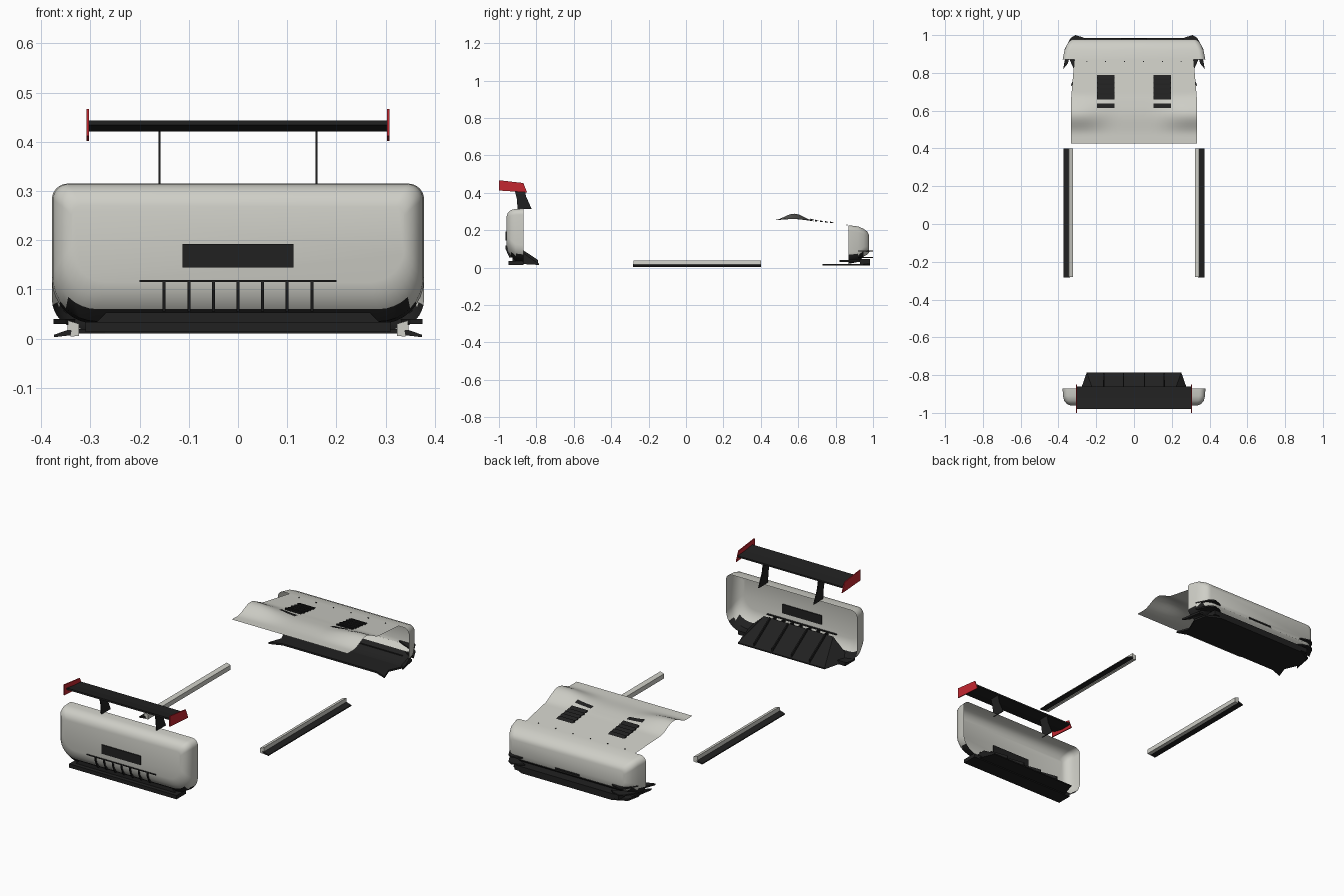
import bpy, bmesh, math
from mathutils import Vector

cube = bpy.data.objects.get("Cube")
if cube:
    bpy.data.objects.remove(cube, do_unlink=True)


def material(name, color):
    m = bpy.data.materials.new(name)
    m.use_nodes = True
    m.diffuse_color = (*color, 1)
    m.node_tree.nodes["Principled BSDF"].inputs["Base Color"].default_value = (*color, 1)
    return m


PAINT = material("pale grey paint", (0.62, 0.62, 0.57))
BLACK = material("black trim", (0.015, 0.015, 0.015))
RED = material("red", (0.55, 0.02, 0.03))


def finish(name, bm, *mats, smooth=False):
    bmesh.ops.recalc_face_normals(bm, faces=bm.faces[:])
    me = bpy.data.meshes.new(name)
    bm.to_mesh(me)
    bm.free()
    ob = bpy.data.objects.new(name, me)
    bpy.context.collection.objects.link(ob)
    for m in mats:
        me.materials.append(m)
    if smooth:
        bpy.ops.object.select_all(action="DESELECT")
        ob.select_set(True)
        bpy.context.view_layer.objects.active = ob
        bpy.ops.object.shade_smooth_by_angle(angle=math.radians(35))
    return ob


def prism(name, axis, profile, a, b, mat):
    """Extrude a 2D profile from a to b along an axis."""
    place = {"x": lambda p, t: (t, p[0], p[1]),
             "y": lambda p, t: (p[0], t, p[1]),
             "z": lambda p, t: (p[0], p[1], t)}[axis]
    bm = bmesh.new()
    lo = [bm.verts.new(place(p, a)) for p in profile]
    hi = [bm.verts.new(place(p, b)) for p in profile]
    n = len(profile)
    bm.faces.new(lo)
    bm.faces.new(hi)
    for i in range(n):
        j = (i + 1) % n
        bm.faces.new((lo[i], lo[j], hi[j], hi[i]))
    return finish(name, bm, mat)


def box(name, x, y, z, mat):
    return prism(name, "z", [(x[0], y[0]), (x[1], y[0]), (x[1], y[1]), (x[0], y[1])], *z, mat)


def rounded_ring(y, w, low, high, r_top, r_low, steps=8):
    """Rounded outline with separate top and bottom corner radii."""
    pts = []
    corners = [(1, low + r_low, r_low, -90), (1, high - r_top, r_top, 0),
               (-1, high - r_top, r_top, 90), (-1, low + r_low, r_low, 180)]
    for side, cz, r, start in corners:
        for k in range(steps + 1):
            a = math.radians(start + 90 * k / steps)
            pts.append(Vector((side * (w - r) + r * math.cos(a), y, cz + r * math.sin(a))))
    return pts


def bumper(name, sections, black_below):
    """Open shell lofted back from a flat centre panel; its last band has a black sill."""
    bm = bmesh.new()
    rings = [[bm.verts.new(p) for p in rounded_ring(*s)] for s in sections]
    bm.faces.new(rings[0])
    n = len(rings[0])
    for level, (r, s) in enumerate(zip(rings, rings[1:])):
        for i in range(n):
            j = (i + 1) % n
            f = bm.faces.new((r[i], r[j], s[j], s[i]))
            if level >= 2 and f.calc_center_median().z < black_below:
                f.material_index = 1
    return finish(name, bm, PAINT, BLACK, smooth=True)


# Bumper shells: y, half width, bottom, top, top radius, bottom radius
bumper("rear_bumper", [(-0.96, 0.338, 0.115, 0.27, 0.02, 0.07),
                       (-0.953, 0.355, 0.085, 0.292, 0.025, 0.08),
                       (-0.935, 0.37, 0.06, 0.308, 0.03, 0.085),
                       (-0.91, 0.376, 0.035, 0.314, 0.032, 0.09),
                       (-0.87, 0.378, 0.03, 0.315, 0.032, 0.09)], 0.075)
bumper("front_bumper", [(0.978, 0.325, 0.08, 0.175, 0.02, 0.04),
                        (0.97, 0.34, 0.07, 0.192, 0.025, 0.045),
                        (0.95, 0.355, 0.06, 0.207, 0.03, 0.05),
                        (0.92, 0.368, 0.03, 0.22, 0.03, 0.055),
                        (0.87, 0.378, 0.02, 0.226, 0.03, 0.06)], 0.075)

# Rear panel plate, slats and trim bar
box("rear_plate", (-0.113, 0.113), (-0.965, -0.955), (0.145, 0.192), BLACK)
box("rear_trim_bar", (-0.2, 0.2), (-0.965, -0.95), (0.115, 0.119), BLACK)
for i in range(-3, 4):
    x = i * 0.05
    prism("rear_slat", "x", [(-0.965, 0.117), (-0.965, 0.1), (-0.945, 0.055), (-0.93, 0.055),
                             (-0.93, 0.117)], x - 0.003, x + 0.003, BLACK)

# Diffuser wedge under the rear bumper, widening as it drops
bm = bmesh.new()
ends = []
for side in (-1, 1):
    ends.append([bm.verts.new((side * w, y, z)) for w, y, z in
                 ((0.2, -0.928, 0.117), (0.3, -0.928, 0.022), (0.25, -0.785, 0.014),
                  (0.25, -0.785, 0.02))])
    bm.faces.new(ends[-1])
for i in range(4):
    j = (i + 1) % 4
    bm.faces.new((ends[0][i], ends[0][j], ends[1][j], ends[1][i]))
finish("diffuser", bm, BLACK)
for x in (-0.16, -0.055, 0.055, 0.16):
    prism("diffuser_fin", "x", [(-0.92, 0.112), (-0.92, 0.125), (-0.79, 0.04), (-0.79, 0.02)],
          x - 0.003, x + 0.003, BLACK)
box("diffuser_lip", (-0.31, 0.31), (-0.95, -0.87), (0.014, 0.034), BLACK)

# Rear wing with struts and red end plates
prism("wing", "x", [(-0.98, 0.443), (-0.92, 0.434), (-0.86, 0.43), (-0.86, 0.422),
                    (-0.92, 0.421), (-0.98, 0.434)], -0.305, 0.305, BLACK)
for s in (-1, 1):
    prism("wing_end_plate", "x", [(-1, 0.467), (-0.87, 0.452), (-0.85, 0.402), (-1, 0.412)],
          s * 0.303, s * 0.308, RED)
    prism("wing_strut", "x", [(-0.92, 0.43), (-0.865, 0.43), (-0.855, 0.38), (-0.825, 0.313),
                              (-0.9, 0.313), (-0.905, 0.37)],
          s * 0.157, s * 0.162, BLACK)

    # Side skirts: painted rail and flat outer blade
    prism("skirt_rail", "y", [(s * 0.323, 0.006), (s * 0.323, 0.03), (s * 0.345, 0.037),
                              (s * 0.347, 0.016), (s * 0.34, 0.004)], -0.28, 0.4, PAINT)
    prism("skirt_blade", "y", [(s * 0.338, 0.017), (s * 0.345, 0.018), (s * 0.374, 0.008),
                               (s * 0.374, 0.003), (s * 0.34, 0.007)], -0.283, 0.4, BLACK)

    # Corner winglets and splitter tails on the front bumper
    for k, z in enumerate((0.05, 0.085)):
        prism("front_winglet", "z", [(s * 0.25, 0.972), (s * 0.27, 0.988), (s * 0.31, 1),
                                     (s * 0.335, 0.985), (s * 0.37, 0.92), (s * 0.34, 0.93)],
              z, z + 0.007, BLACK)
    prism("splitter_tail", "z", [(s * 0.33, 0.93), (s * 0.355, 0.93), (s * 0.375, 0.82),
                                 (s * 0.35, 0.85)], 0.03, 0.04, BLACK)

# Front splitter floor with swept rear corners
half = [(0.26, 0.985), (0.33, 0.95), (0.345, 0.88), (0.31, 0.8), (0.335, 0.73), (0.27, 0.755)]
prism("front_splitter", "z", half + [(-x, y) for x, y in reversed(half)], 0.011, 0.02, BLACK)
box("front_lip", (-0.3, 0.3), (0.93, 0.985), (0.02, 0.045), BLACK)
box("front_slot", (-0.07, 0.07), (0.975, 0.982), (0.082, 0.09), BLACK)


# Hood sheet raised over both wheels
def hood_z(x, y):
    z = 0.256 - 0.006 * min(1, (y - 0.42) / 0.24) - 0.12 * max(0, y - 0.66)
    t = min(1, max(0, (abs(x) - 0.08) / 0.22))
    swell = math.sin(math.pi * min(1, max(0, (y - 0.47) / 0.22))) ** 2
    return z + 0.036 * swell * (0.2 + 0.8 * t * t * (3 - 2 * t))


def hood_patch(name, x0, x1, y0, y1, nx, ny, lift, mat, taper=0):
    bm = bmesh.new()
    grid = []
    for j in range(ny + 1):
        y = y0 + (y1 - y0) * j / ny
        shrink = 1 - taper * max(0, y - 0.65)
        xs = [(x0 + (x1 - x0) * i / nx) * shrink for i in range(nx + 1)]
        grid.append([bm.verts.new((x, y, hood_z(x, y) + lift)) for x in xs])
    for a, b in zip(grid, grid[1:]):
        for i in range(nx):
            bm.faces.new((a[i], a[i + 1], b[i + 1], b[i]))
    ob = finish(name, bm, mat, smooth=True)
    if ob.data.polygons[0].normal.z < 0:
        ob.data.flip_normals()
    return ob


hood_patch("hood", -0.334, 0.334, 0.425, 0.885, 24, 30, 0, PAINT, taper=0.25)
for s in (-1, 1):
    x0, x1 = sorted((s * 0.103, s * 0.195))
    hood_patch("hood_vent", x0, x1, 0.66, 0.79, 2, 4, 0.004, BLACK)
    hood_patch("hood_vent_strip", x0, x1, 0.615, 0.638, 2, 2, 0.004, BLACK)
    for k in range(5):
        y = 0.665 + k * 0.026
        z = hood_z(x0, y)
        prism("vent_louver", "x", [(y, z), (y, z + 0.01), (y + 0.02, z + 0.003)], x0, x1, BLACK)

# Hood fasteners
for i in range(6):
    x = -0.25 + i * 0.1
    z = hood_z(x, 0.86)
    ring = [(x + 0.003 * math.cos(a), 0.86 + 0.003 * math.sin(a))
            for a in (k * math.tau / 8 for k in range(8))]
    prism("hood_bolt", "z", ring, z, z + 0.003, BLACK)
